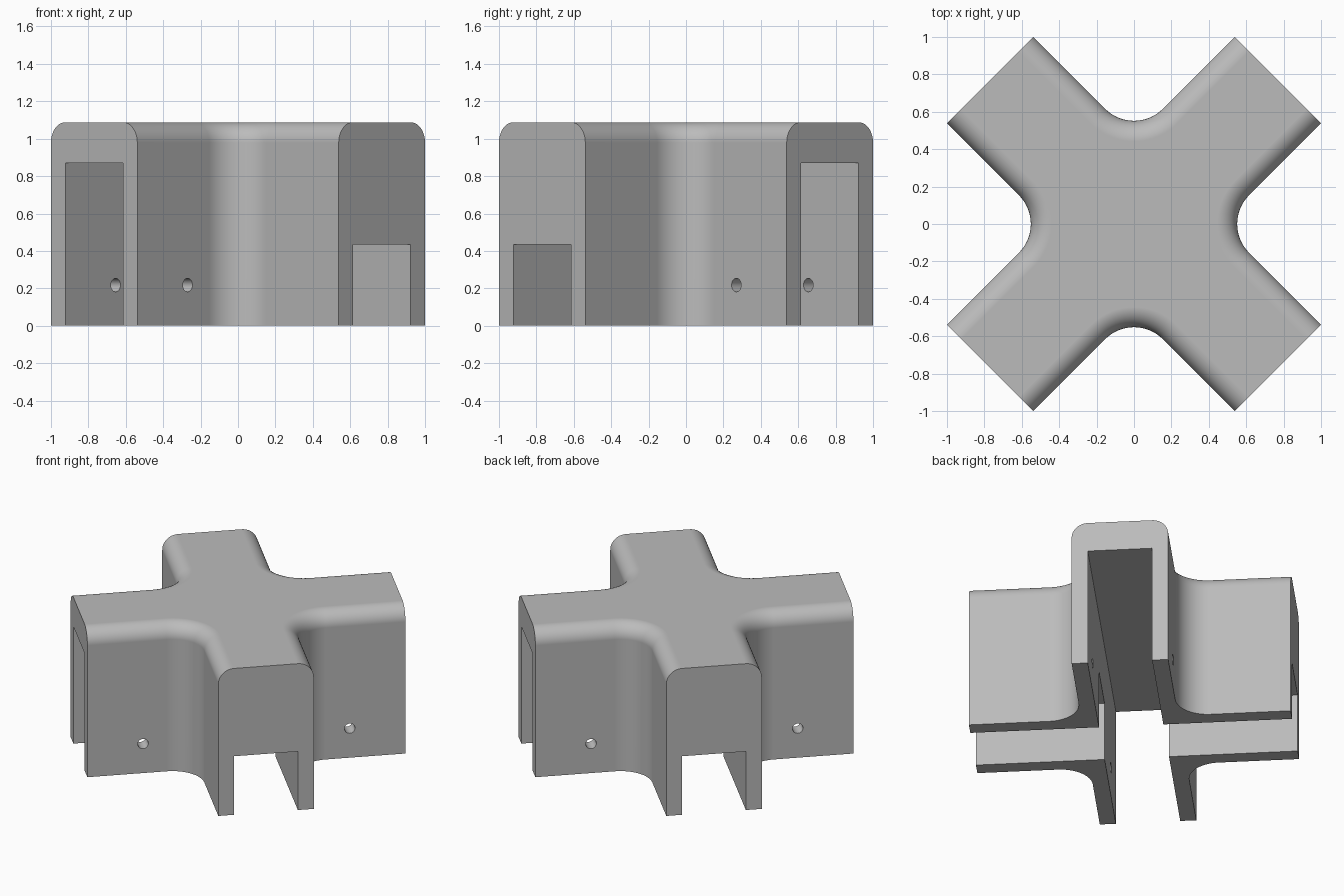
import bpy, bmesh
from math import pi, sin, cos
from mathutils import Matrix, Vector

if "Cube" in bpy.data.objects:
    bpy.data.objects.remove(bpy.data.objects["Cube"], do_unlink=True)

U = 2 / (13 * 2 ** 0.5)          # wall thickness, the module of the part
REACH, HALF, HEIGHT = 10 * U, 3 * U, 10 * U
FILLET, ROUND = 2 * U, U
SEG = 16
TURN = Matrix.Rotation(pi / 4, 4, "Z")   # arms lie on the diagonals


def make_object(name, bm):
    bmesh.ops.recalc_face_normals(bm, faces=bm.faces)
    mesh = bpy.data.meshes.new(name)
    bm.to_mesh(mesh)
    bm.free()
    obj = bpy.data.objects.new(name, mesh)
    bpy.context.collection.objects.link(obj)
    return obj


def outline(inset):
    """Cross outline with filleted inner corners; arm ends stay put."""
    h, c, r = HALF - inset, HALF + FILLET, FILLET + inset
    quarter = [Vector((REACH, -h, 0)), Vector((REACH, h, 0))]
    for i in range(SEG + 1):
        a = 1.5 * pi - i / SEG * pi / 2
        quarter.append(Vector((c + r * cos(a), c + r * sin(a), 0)))
    return [Matrix.Rotation(k * pi / 2, 4, "Z") @ p for k in range(4) for p in quarter]


# Cross body: rings lofted up the wall and over the rounded top edge
levels = [(0, 0)]
for i in range(SEG + 1):
    a = i / SEG * pi / 2
    levels.append((ROUND * (1 - cos(a)), HEIGHT - ROUND + ROUND * sin(a)))
bm = bmesh.new()
rings = [[bm.verts.new(TURN @ (p + Vector((0, 0, z)))) for p in outline(t)]
         for t, z in levels]
n = len(rings[0])
for low, high in zip(rings, rings[1:]):
    for i in range(n):
        # the flat arm ends are filled separately as one face each
        if i % (n // 4) != 0:
            j = (i + 1) % n
            bm.faces.new((low[i], low[j], high[j], high[i]))
for k in range(4):
    i = k * n // 4
    bm.faces.new([r[i] for r in rings] + [r[i + 1] for r in reversed(rings)])
bm.faces.new(rings[0])
bm.faces.new(rings[-1])
body = make_object("cross_connector", bm)


def cut(tool):
    mod = body.modifiers.new("cut", "BOOLEAN")
    mod.operation, mod.solver, mod.object = "DIFFERENCE", "EXACT", tool
    bpy.context.view_layer.objects.active = body
    bpy.ops.object.modifier_apply(modifier=mod.name)
    bpy.data.objects.remove(tool, do_unlink=True)


def slot(name, size, top):
    """Channel open at the bottom, running through two opposite arms."""
    bm = bmesh.new()
    box = Matrix.Translation((0, 0, top - 1)) @ Matrix.Diagonal((*size, 2, 1))
    bmesh.ops.create_cube(bm, size=1, matrix=TURN @ box)
    tool = make_object(name, bm)
    tool.hide_render = True
    cut(tool)


# Tall channel on one diagonal, low channel on the other
slot("tall_channel", (3, 4 * U), 8 * U)
slot("low_channel", (4 * U, 3), 4 * U)

# Screw holes across both tall arms
for side in (-1, 1):
    bm = bmesh.new()
    place = Matrix.Translation((side * 6.5 * U, 0, 2 * U)) @ Matrix.Rotation(pi / 2, 4, "X")
    bmesh.ops.create_cone(bm, cap_ends=True, segments=32, radius1=U / 3, radius2=U / 3,
                          depth=1, matrix=TURN @ place)
    tool = make_object("screw_hole", bm)
    tool.hide_render = True
    cut(tool)

# Material
grey = bpy.data.materials.new("plain grey")
grey.use_nodes = True
colour = (0.5, 0.5, 0.5, 1)
grey.diffuse_color = colour
grey.node_tree.nodes["Principled BSDF"].inputs["Base Color"].default_value = colour
body.data.materials.clear()
body.data.materials.append(grey)
for face in body.data.polygons:
    face.material_index = 0

# Smooth fillets with sharp edges kept
bpy.ops.object.select_all(action="DESELECT")
body.select_set(True)
bpy.context.view_layer.objects.active = body
bpy.ops.object.shade_smooth_by_angle(angle=pi / 6)
weighted = body.modifiers.new("even_shading", "WEIGHTED_NORMAL")
weighted.keep_sharp = True
